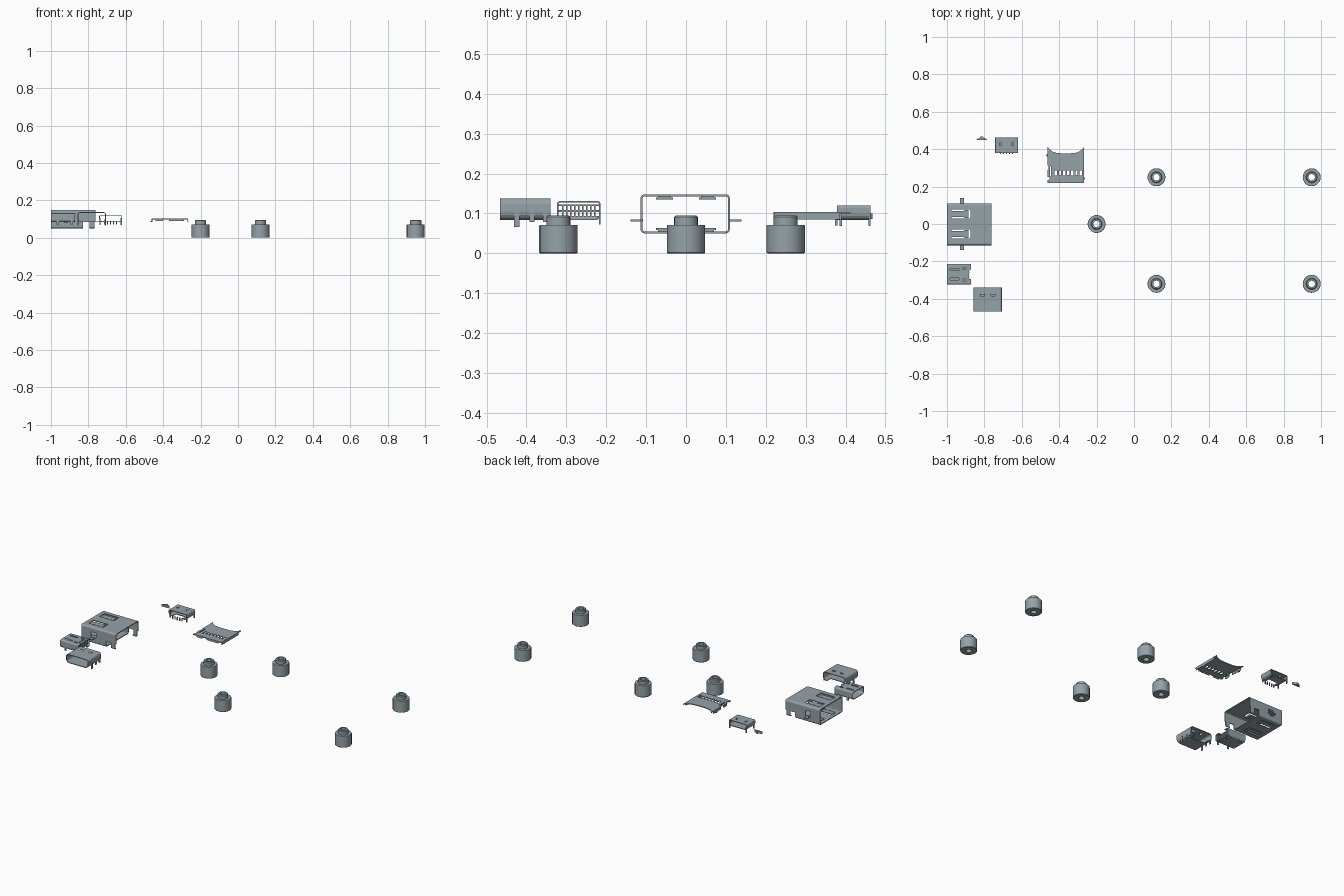
import bpy, bmesh, math

if "Cube" in bpy.data.objects:
    bpy.data.objects.remove(bpy.data.objects["Cube"])

metal = bpy.data.materials.new("blue_grey_metal")
metal.diffuse_color = (0.30, 0.365, 0.395, 1)
metal.use_nodes = True
metal.node_tree.nodes["Principled BSDF"].inputs["Base Color"].default_value = metal.diffuse_color


def finish(name, bm):
    bmesh.ops.recalc_face_normals(bm, faces=bm.faces)
    me = bpy.data.meshes.new(name)
    bm.to_mesh(me)
    bm.free()
    me.materials.append(metal)
    ob = bpy.data.objects.new(name, me)
    bpy.context.collection.objects.link(ob)
    return ob


def boxes(name, items):
    """One mesh of boxes given as (x0, x1, y0, y1, z0, z1)."""
    bm = bmesh.new()
    for x0, x1, y0, y1, z0, z1 in items:
        for v in bmesh.ops.create_cube(bm, size=1)["verts"]:
            v.co.x = x1 if v.co.x > 0 else x0
            v.co.y = y1 if v.co.y > 0 else y0
            v.co.z = z1 if v.co.z > 0 else z0
    return finish(name, bm)


def cut(ob, items):
    """Subtract boxes one at a time, so they may overlap."""
    for item in items:
        cutter = boxes("cutter", [item])
        cutter.hide_render = True
        mod = ob.modifiers.new("cut", "BOOLEAN")
        mod.operation, mod.solver, mod.object = "DIFFERENCE", "EXACT", cutter
        bpy.context.view_layer.objects.active = ob
        bpy.ops.object.modifier_apply(modifier=mod.name)
        bpy.data.objects.remove(cutter)


def prism(name, outline, z0, z1):
    bm = bmesh.new()
    f = bm.faces.new([bm.verts.new((x, y, z0)) for x, y in outline])
    lower = list(f.verts)
    ext = bmesh.ops.extrude_face_region(bm, geom=[f], use_keep_orig=True)["geom"]
    for v in ext:
        if isinstance(v, bmesh.types.BMVert) and v not in lower:
            v.co.z = z1
    return finish(name, bm)


def profile(u0, u1, z0, z1, r_top, r_bot, seg=4):
    pts = []
    corners = [(u1 - r_top, z1 - r_top, r_top, 0), (u0 + r_top, z1 - r_top, r_top, 90),
               (u0 + r_bot, z0 + r_bot, r_bot, 180), (u1 - r_bot, z0 + r_bot, r_bot, 270)]
    for cu, cz, r, a0 in corners:
        for i in range(seg + 1):
            a = math.radians(a0 + 90 * i / seg)
            pts.append((cu + r * math.cos(a), cz + r * math.sin(a)))
    return pts


def tube(name, axis, v0, v1, u0, u1, z0, z1, r_top, r_bot, t=0.005):
    """Sheet metal sleeve open at both ends, running along axis."""
    bm = bmesh.new()
    outer = profile(u0, u1, z0, z1, r_top, r_bot)
    inner = profile(u0 + t, u1 - t, z0 + t, z1 - t, max(r_top - t, .002), max(r_bot - t, .002))
    loops = []
    for pts, v in ((outer, v0), (outer, v1), (inner, v1), (inner, v0)):
        loops.append([bm.verts.new((v, u, z) if axis == "x" else (u, v, z)) for u, z in pts])
    n = len(outer)
    for k in range(4):
        a, b = loops[k], loops[(k + 1) % 4]
        for i in range(n):
            j = (i + 1) % n
            bm.faces.new((a[i], a[j], b[j], b[i]))
    return finish(name, bm)


# Stepped mounting spacers with a through hole
def spacer(name, cx, cy, n=20):
    prof = [(.017, 0), (.046, 0), (.048, .002), (.048, .069), (.047, .071),
            (.030, .071), (.030, .091), (.026, .095), (.017, .095)]
    bm = bmesh.new()
    rings = [[bm.verts.new((cx + r * math.cos(2 * math.pi * i / n),
                            cy + r * math.sin(2 * math.pi * i / n), z)) for i in range(n)]
             for r, z in prof]
    for k in range(len(rings)):
        a, b = rings[k], rings[(k + 1) % len(rings)]
        for i in range(n):
            j = (i + 1) % n
            bm.faces.new((a[i], a[j], b[j], b[i]))
    ob = finish(name, bm)
    bpy.context.view_layer.objects.active = ob
    ob.select_set(True)
    bpy.ops.object.shade_smooth_by_angle(angle=math.radians(25))
    ob.select_set(False)


for i, (x, y) in enumerate([(-.2, 0), (.12, .25), (.12, -.32), (.95, .25), (.95, -.32)]):
    spacer(f"spacer_{i + 1}", x, y)

# Large socket: open sleeve, spring slots, side windows, legs at the rear
big = tube("large_socket_shell", "x", -1, -.762, -.114, .110, .050, .148, .010, .010)
holes = [(-.83, -.75, -.103, .099, .04, .06), (-.83, -.795, -.2, .2, .04, .085),
         (-.768, -.75, -.2, .2, .04, .085)]
springs = []
for s in (-1, 1):
    y0, y1 = sorted((s * .030, s * .078))
    for z0, z1 in ((.140, .16), (.04, .058)):
        holes.append((-.975, -.875, y0, y1, z0, z1))
    holes.append((-.935, -.90, s * .11 - .02, s * .11 + .02, .087, .118))
    springs += [(-.979, -.885, y0 + .008, y1 - .008, .139, .144),
                (-.979, -.885, y0 + .008, y1 - .008, .054, .059),
                (-.905, -.885, y0 + .003, y1 - .003, .135, .140),
                (-.905, -.885, y0 + .003, y1 - .003, .058, .063)]
    ya, yb = sorted((s * .108, s * .139))
    springs.append((-.93, -.91, ya, yb, .080, .085))
cut(big, holes)
boxes("large_socket_springs_and_tabs", springs)

# Small video socket with a row of contacts at its rear
small = tube("small_video_shell", "x", -1, -.872, -.324, -.214, .083, .131, .008, .014, .004)
cut(small, [(-.985, -.935, y - .005, y + .005, .12, .14) for y in (-.295, -.243)]
    + [(-.915, -.895, y - .006, y + .006, .12, .14) for y in (-.30, -.238)]
    + [(-.892, -.86, -.295, -.243, .12, .14), (-.90, -.86, -.305, -.233, .07, .09)])
boxes("small_video_contacts",
      [(-.90, -.88, -.311 + i * .010, -.307 + i * .010, .090, .122) for i in range(9)]
      + [(-.898, -.882, -.320, -.218, z, z + .004) for z in (.090, .104, .119)])
boxes("small_video_legs", [(x, x + .012, y, y + .004, .072, .105)
                           for x in (-.97, -.895) for y in (-.324, -.218)])

# Rounded front socket
front = tube("front_socket_shell", "y", -.467, -.34, -.858, -.706, .083, .137, .014, .022, .004)
cut(front, [(x - .011, x + .011, -.384, -.372, .12, .15) for x in (-.81, -.754)]
    + [(-.83, -.734, -.375, -.33, .07, .09)])
boxes("front_socket_legs", [(x, x + .004, y0, y1, z0, .115) for x in (-.858, -.710)
                            for y0, y1, z0 in ((-.431, -.418, .066), (-.392, -.380, .078),
                                               (-.358, -.345, .078))])

# Power socket at the back edge
power = tube("power_socket_shell", "y", .379, .463, -.743, -.619, .084, .120, .006, .016, .004)
cut(power, [(x - .005, x + .005, .421, .437, .11, .13) for x in (-.714, -.651)]
    + [(-.715, -.65, .37, .41, .07, .09)])
boxes("power_socket_legs", [(x, x + .006, y, y + .006, .068, .105)
                            for x in (-.741, -.627) for y in (.385, .457)]
      + [(-.717 + i * .016, -.712 + i * .016, .374, .380, .070, .090) for i in range(5)])

# Tiny indicator cap
prism("indicator_cap", [(-.842, .450), (-.786, .450), (-.790, .455), (-.803, .460),
                        (-.809, .468), (-.819, .468), (-.825, .460), (-.838, .455)], .086, .100)

# Memory card cover: thin plate with curved mouth, slots and folded sides
outline = [(-.462, .219), (-.267, .219)]
for i in range(17):
    t = 1 - i / 8
    outline.append((-.3645 + t * .0975, .378 + .034 * abs(t) ** 4))
cover = prism("card_slot_cover", outline, .098, .103)
cut(cover, [(-.424 + i * .022, -.411 + i * .022, .258 + .004 * (i % 2), .286, .09, .11)
            for i in range(7)]
    + [(-.47, -.452, .236, .252, .09, .11), (-.449, -.443, .255, .31, .09, .11),
       (-.47, -.456, .29, .312, .09, .11)])
boxes("card_slot_sides", [(-.462, -.458, .254, .288, .085, .1), (-.462, -.458, .315, .39, .085, .1),
                          (-.271, -.267, .225, .385, .085, .1), (-.44, -.40, .219, .223, .09, .1),
                          (-.37, -.29, .219, .223, .09, .1)])
boxes("card_slot_feet", [(-.469, -.46, .36, .374, .085, .089), (-.269, -.265, .236, .252, .085, .089)])
